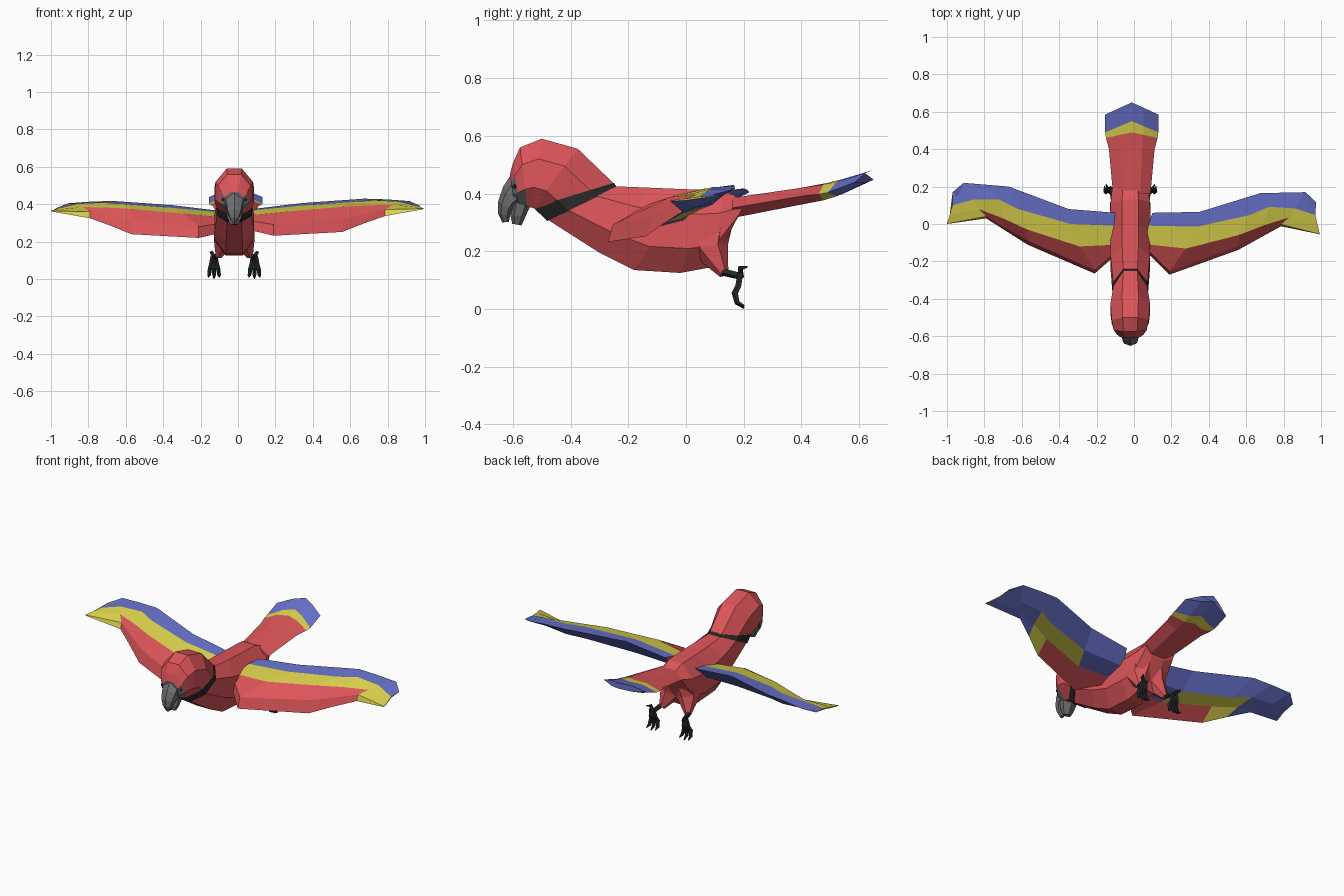
import bpy, bmesh, math
from mathutils import Vector

if "Cube" in bpy.data.objects:
    bpy.data.objects.remove(bpy.data.objects["Cube"])

COLORS = {
    "red": (0.73, 0.092, 0.102, 1), "yellow": (0.72, 0.66, 0.075, 1),
    "blue": (0.14, 0.17, 0.60, 1), "black": (0.022, 0.022, 0.022, 1),
    "grey": (0.16, 0.16, 0.16, 1)}
MATS = {}
for n, c in COLORS.items():
    MATS[n] = bpy.data.materials.new(n)
    MATS[n].diffuse_color = c
NAMES = list(COLORS)
CX = -0.02  # body centre line


def loft(name, rings, color):
    """Skin a list of rings; color is a name or rule(segment, side, centre)."""
    bm = bmesh.new()
    vs = [[bm.verts.new(p) for p in r] for r in rings]
    n = len(vs[0])
    rule = color if callable(color) else (lambda i, j, c: color)

    def face(verts, i, j):
        f = bm.faces.new(verts)
        f.material_index = NAMES.index(rule(i, j, f.calc_center_median()))

    for i in range(len(vs) - 1):
        for j in range(n):
            k = (j + 1) % n
            face((vs[i][j], vs[i][k], vs[i + 1][k], vs[i + 1][j]), i, j)
    face(vs[0], -1, 0)
    face(vs[-1], len(vs) - 1, 0)
    bmesh.ops.recalc_face_normals(bm, faces=bm.faces[:])
    me = bpy.data.meshes.new(name)
    bm.to_mesh(me)
    bm.free()
    for m in NAMES:
        me.materials.append(MATS[m])
    ob = bpy.data.objects.new(name, me)
    bpy.context.collection.objects.link(ob)
    return ob


def oval(ty, tz, by, bz, hw, n=8):
    """Tilted ring between a top and a bottom point of the side profile."""
    top, bot = Vector((CX, ty, tz)), Vector((CX, by, bz))
    c, up, s = (top + bot) / 2, (top - bot) / 2, 1 / math.cos(math.pi / n)
    return [c + up * s * math.sin(a) + Vector((hw * s * math.cos(a), 0, 0))
            for a in [(j + 0.5) * math.tau / n for j in range(n)]]


def tube(name, pts, radii, color, n=5):
    """Straight-sided tube along a path."""
    pts = [Vector(p) for p in pts]
    rings = []
    for i, p in enumerate(pts):
        d = (pts[min(i + 1, len(pts) - 1)] - pts[max(i - 1, 0)]).normalized()
        u = d.cross(Vector((1, 0, 0))).normalized()
        v = d.cross(u)
        rings.append([p + radii[i] * (u * math.cos(a) + v * math.sin(a))
                      for a in [j * math.tau / n for j in range(n)]])
    return loft(name, rings, color)


# Head with bare grey face
def head_color(i, j, c):
    bare = i < 0 or (i == 0 and c.z < 0.46) or (i == 1 and c.z < 0.425)
    return "grey" if bare else "red"

loft("head", [oval(*r) for r in [
    (-0.61, 0.465, -0.595, 0.37, 0.05), (-0.60, 0.505, -0.575, 0.36, 0.07),
    (-0.575, 0.56, -0.55, 0.355, 0.088), (-0.50, 0.59, -0.54, 0.352, 0.10),
    (-0.375, 0.555, -0.53, 0.35, 0.105), (-0.25, 0.435, -0.52, 0.345, 0.09)]], head_color)

# Black collar
loft("collar", [oval(*r) for r in [
    (-0.25, 0.437, -0.53, 0.352, 0.092), (-0.24, 0.422, -0.48, 0.305, 0.095)]], "black")

# Body
loft("body", [oval(*r) for r in [
    (-0.24, 0.425, -0.48, 0.31, 0.092), (-0.12, 0.42, -0.30, 0.195, 0.105),
    (0.0, 0.415, -0.18, 0.135, 0.108), (0.08, 0.413, -0.02, 0.125, 0.108),
    (0.13, 0.41, 0.09, 0.145, 0.105), (0.21, 0.375, 0.175, 0.31, 0.095)]], "red")

# Tail: flat section with chevron bands
def tail_ring(y, zt, zb, hw, sweep):
    prof = [(-1, 0), (-0.45, 1), (0, 1), (0.45, 1), (1, 0), (0.45, -1), (0, -1), (-0.45, -1)]
    zm, h = (zt + zb) / 2, (zt - zb) / 2
    return [Vector((-0.012 + f * hw, y - sweep * abs(f), zm + g * h - 0.4 * sweep * abs(f)))
            for f, g in prof]

loft("tail", [tail_ring(*r) for r in [
    (0.16, 0.385, 0.315, 0.10, 0), (0.40, 0.42, 0.362, 0.122, 0.0),
    (0.49, 0.437, 0.382, 0.138, 0.03), (0.55, 0.452, 0.402, 0.142, 0.06),
    (0.65, 0.482, 0.448, 0.142, 0.065)]],
    lambda i, j, c: "red" if i < 2 else "yellow" if i == 2 else "blue")

# Beak
loft("upper_beak", [oval(*r, 6) for r in [
    (-0.60, 0.465, -0.58, 0.36, 0.045), (-0.63, 0.42, -0.595, 0.352, 0.042),
    (-0.648, 0.37, -0.605, 0.342, 0.034), (-0.648, 0.33, -0.612, 0.325, 0.024),
    (-0.635, 0.30, -0.615, 0.302, 0.010)]], "grey")
loft("lower_beak", [oval(*r, 6) for r in [
    (-0.60, 0.375, -0.545, 0.355, 0.045), (-0.605, 0.325, -0.56, 0.32, 0.036),
    (-0.60, 0.295, -0.572, 0.29, 0.022)]], "grey")

# Wings: leading edge, two band lines, trailing edge, underside depth, front edge height
STATIONS = [
    ((.08, -.15, .25), (.08, -.11, .33), (.08, -.01, .355), (.10, .06, .365), .06, .05),
    ((.21, -.265, .22), (.29, -.12, .35), (.34, 0, .38), (.35, .08, .395), .08, .06),
    ((.57, -.11, .24), (.57, -.03, .375), (.62, .08, .402), (.67, .20, .418), .07, .07),
    ((.68, -.04, .285), (.70, .03, .382), (.72, .13, .41), (.79, .21, .414), .06, .05),
    ((.79, .03, .325), (.83, .08, .385), (.86, .13, .403), (.91, .22, .405), .045, .035),
    ((1.0, 0, .362), (.985, .05, .37), (.97, .10, .377), (.97, .17, .38), .006, .003)]

def wing_color(i, j, c):
    if j in (0, 1):                 # front edge and upper front band
        return "red" if i < 4 else "yellow"
    if j == 2:                      # upper middle band
        return "yellow"
    if j == 6:                      # underside front band
        return "red" if i < 2 else "yellow" if i == 2 else "blue"
    if j == 5:                      # underside middle band
        return "yellow" if i in (1, 2) else "blue"
    return "blue"

for side, name, ang, dx, dz in ((-1, "left_wing", 0, 0, 0),
                                (1, "right_wing", math.radians(-3.5), -0.005, 0.012)):
    def place(p, rise=0, back=0):
        u, y = p[0] - 0.1, p[1] + back
        x = 0.1 + u * math.cos(ang) - y * math.sin(ang) + dx
        return Vector((side * x, u * math.sin(ang) + y * math.cos(ang), p[2] + rise + dz))
    loft(name, [[place(l), place(l, e, 0.3 * e), place(a), place(b), place(t),
                 place(b, -h), place(a, -h)]
                for l, a, b, t, h, e in STATIONS], wing_color)

# Eyes, thighs, legs and toes, one set per side
for s, tag in ((-1, "left"), (1, "right")):
    ex = CX + s * 0.062
    tube(tag + "_eye", [(ex - s * 0.01, -0.582, 0.425), (ex + s * 0.002, -0.597, 0.425)],
         [0.010, 0.008], "black", 6)
    fx = CX + s * 0.10
    tube(tag + "_thigh", [(CX + s * 0.035, 0.085, 0.30), (CX + s * 0.055, 0.083, 0.205),
                          (fx - s * 0.015, 0.132, 0.12)], [0.078, 0.064, 0.017], "red", 6)
    tube(tag + "_leg", [(fx - s * 0.01, 0.125, 0.13), (fx, 0.195, 0.113)],
         [0.014, 0.013], "black")
    for k in (-1, 0, 1):
        x = fx + s * 0.008
        tube(f"{tag}_front_toe_{k + 2}",
             [(x + k * .008, .19, .125), (x + k * .016, .182, .08), (x + k * .022, .17, .055),
              (x + k * .027, .178, .022), (x + k * .029, .202, .003 + .008 * abs(k))],
             [.011, .011, .012, .010, .003], "black")
    tube(tag + "_back_toe", [(fx, .19, .11), (fx + s * .02, .188, .142), (fx + s * .03, .212, .146)],
         [.011, .010, .003], "black")

for m in bpy.data.materials:
    if m.users and not m.is_grease_pencil:
        m.use_nodes = True
        m.node_tree.nodes["Principled BSDF"].inputs["Base Color"].default_value = m.diffuse_color
